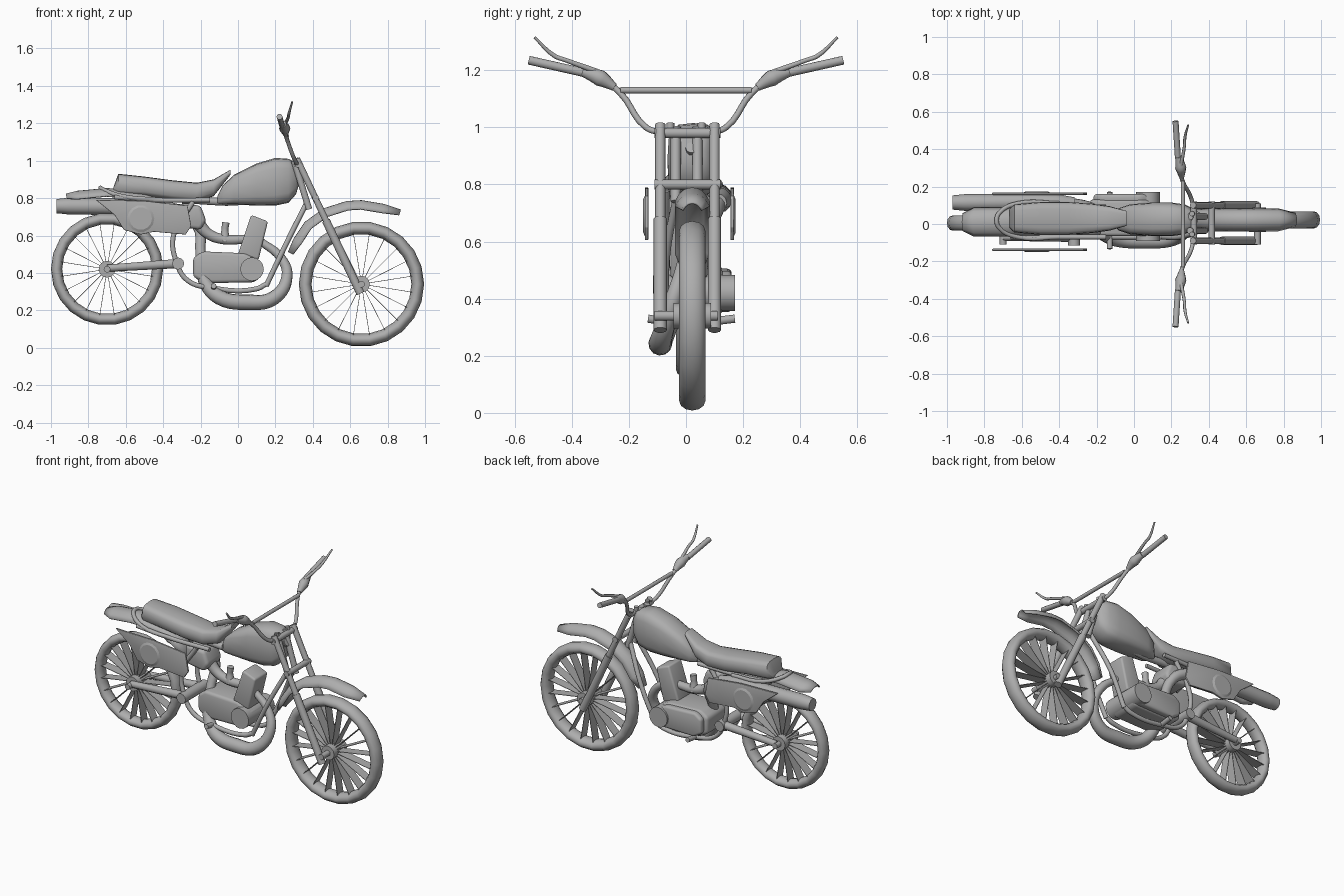
import bpy, bmesh, math
from mathutils import Vector

cube = bpy.data.objects.get("Cube")
if cube:
    bpy.data.objects.remove(cube, do_unlink=True)

grey = bpy.data.materials.new("plain_grey")
grey.use_nodes = True
grey.diffuse_color = (0.42, 0.42, 0.42, 1)
grey.node_tree.nodes["Principled BSDF"].inputs["Base Color"].default_value = grey.diffuse_color


def finish(obj, name, angle=45):
    """Name, colour and smooth one part."""
    obj.name = obj.data.name = name
    obj.data.materials.clear()
    obj.data.materials.append(grey)
    bpy.ops.object.select_all(action="DESELECT")
    obj.select_set(True)
    bpy.context.view_layer.objects.active = obj
    bpy.ops.object.shade_smooth_by_angle(angle=math.radians(angle))
    return obj


def from_bmesh(name, bm, angle=45):
    bmesh.ops.recalc_face_normals(bm, faces=bm.faces)
    mesh = bpy.data.meshes.new(name)
    bm.to_mesh(mesh)
    bm.free()
    obj = bpy.data.objects.new(name, mesh)
    bpy.context.collection.objects.link(obj)
    return finish(obj, name, angle)


def tube(name, points, radius, sides=3):
    """Smooth pipe through points; radius is one value or one per point."""
    radii = radius if isinstance(radius, (list, tuple)) else [radius] * len(points)
    curve = bpy.data.curves.new(name, "CURVE")
    curve.dimensions = "3D"
    curve.bevel_depth = 1
    curve.bevel_resolution = sides
    curve.resolution_u = 5 if len(points) > 2 else 1
    curve.use_fill_caps = True
    spline = curve.splines.new("BEZIER")
    spline.bezier_points.add(len(points) - 1)
    for knot, point, r in zip(spline.bezier_points, points, radii):
        knot.co, knot.radius = point, r
        knot.handle_left_type = knot.handle_right_type = "AUTO"
    obj = bpy.data.objects.new(name, curve)
    bpy.context.collection.objects.link(obj)
    bpy.ops.object.select_all(action="DESELECT")
    obj.select_set(True)
    bpy.context.view_layer.objects.active = obj
    bpy.ops.object.convert(target="MESH")
    return finish(bpy.context.view_layer.objects.active, name)


def slab(name, outline, y_min, y_max, bevel):
    """Side outline (x, z) given thickness across the bike, with rounded edges."""
    bm = bmesh.new()
    face = bm.faces.new([bm.verts.new((x, y_min, z)) for x, z in outline])
    grown = bmesh.ops.extrude_face_region(bm, geom=[face])["geom"]
    moved = [v for v in grown if isinstance(v, bmesh.types.BMVert)]
    bmesh.ops.translate(bm, verts=moved, vec=(0, y_max - y_min, 0))
    bmesh.ops.bevel(bm, geom=bm.edges[:], offset=bevel, segments=3, profile=0.5, affect="EDGES")
    return from_bmesh(name, bm)


def loft(name, stations, y_mid, sides=16, squareness=0.6):
    """Rounded body through stations of (x, bottom, top, half width)."""
    bm = bmesh.new()
    rings = []
    for x, low, high, half in stations:
        ring = []
        for i in range(sides):
            a = math.tau * i / sides
            c, s = (math.copysign(abs(f) ** squareness, f) for f in (math.cos(a), math.sin(a)))
            ring.append(bm.verts.new((x, y_mid + half * c, (low + high) / 2 + (high - low) / 2 * s)))
        rings.append(ring)
    for a, b in zip(rings, rings[1:]):
        for i in range(sides):
            j = (i + 1) % sides
            bm.faces.new((a[i], a[j], b[j], b[i]))
    bm.faces.new(rings[0])
    bm.faces.new(rings[-1])
    return from_bmesh(name, bm)


def fender(name, path, half, depth, y_mid, columns=8):
    """Arched mudguard along a path of (x, z), narrowing at the tips."""
    bm = bmesh.new()
    rows = []
    for k, (x, z) in enumerate(path):
        before, after = path[max(k - 1, 0)], path[min(k + 1, len(path) - 1)]
        along = Vector((after[0] - before[0], after[1] - before[1])).normalized()
        width = half * (0.6 if k in (0, len(path) - 1) else 1)
        row = []
        for i in range(columns + 1):
            t = 2 * i / columns - 1
            drop = depth * abs(t) ** 2.5 * width / half
            row.append(bm.verts.new((x + along.y * drop, y_mid + t * width, z - along.x * drop)))
        rows.append(row)
    for a, b in zip(rows, rows[1:]):
        for i in range(columns):
            bm.faces.new((a[i], a[i + 1], b[i + 1], b[i]))
    obj = from_bmesh(name, bm)
    shell = obj.modifiers.new("Thickness", "SOLIDIFY")
    shell.thickness, shell.offset = 0.008, 0
    return obj


def wheel(name, x, y, z, outer, wall, spokes=20):
    """Tyre, hub and flat ribbon spokes."""
    bpy.ops.mesh.primitive_torus_add(location=(x, y, z), rotation=(math.pi / 2, 0, 0),
                                     major_segments=22, minor_segments=12,
                                     major_radius=outer - wall, minor_radius=wall)
    tyre = bpy.context.active_object
    tyre.scale.z = 1.35
    finish(tyre, name + "_tyre")
    tube(name + "_hub", [(x, y - 0.065, z), (x, y + 0.065, z)], 0.045, 4)
    tube(name + "_axle", [(x, -0.11, z), (x, 0.11, z)], 0.018)
    bm = bmesh.new()
    for i in range(spokes):
        a = math.tau * (i + 0.5) / spokes
        out, side = Vector((math.cos(a), 0, math.sin(a))), Vector((-math.sin(a), 0, math.cos(a)))
        box = bmesh.ops.create_cube(bm, size=1)["verts"]
        for v in box:
            reach = outer - wall * 1.7 if v.co.x > 0 else 0.04
            v.co = Vector((x, y, z)) + out * reach + side * v.co.z * 0.003 + Vector((0, v.co.y * 0.06, 0))
    from_bmesh(name + "_spokes", bm, 20)


wheel("front_wheel", 0.66, 0.022, 0.34, 0.335, 0.034)
wheel("rear_wheel", -0.7, 0.005, 0.42, 0.3, 0.03)

# Tank, seat and mudguards
loft("fuel_tank", [(-0.11, .77, .81, .03), (-0.08, .765, .87, .06), (-0.02, .765, .925, .08),
                   (.1, .76, .985, .09), (.2, .76, 1.015, .09), (.27, .775, 1.01, .08),
                   (.31, .82, .99, .06), (.325, .87, .93, .04)], 0.025)
loft("seat", [(-0.665, .825, .86, .05), (-0.64, .815, .93, .075), (-0.5, .81, .915, .088),
              (-0.35, .79, .895, .088), (-0.22, .78, .882, .078), (-0.13, .81, .9, .065),
              (-0.04, .925, .952, .04)], 0.03)
fender("front_fender", [(.27, .51), (.3, .58), (.36, .67), (.46, .742), (.58, .78), (.66, .785),
                        (.78, .765), (.87, .735)], 0.058, 0.045, 0.022)
fender("rear_fender", [(-0.92, .82), (-0.86, .835), (-0.7, .85), (-0.5, .83), (-0.4, .78), (-0.33, .68)],
       0.075, 0.04, 0.01)

# Fork, clamps and steering stem
for side, y in (("right", -0.09), ("left", 0.1)):
    tube(side + "_fork_tube", [(.315, y, 1.01), (.52, y, .575)], 0.018)
    tube(side + "_fork_slider", [(.47, y, .68), (.655, y, .29)], 0.023)
    tube(side + "_inner_stem", [(.3, y * 0.4, 1.0), (.38, y * 0.4, .74)], 0.018)
tube("upper_fork_clamp", [(.32, -0.11, .98), (.32, .12, .98)], 0.018)
tube("lower_fork_clamp", [(.415, -0.11, .8), (.415, .12, .8)], 0.018)

# Handlebar with grips and levers on both sides
for side, s in (("right", -1), ("left", 1)):
    tube(side + "_handlebar", [(.32, 0, .985), (.315, s * .1, .985), (.305, s * .14, 1.0),
                               (.26, s * .23, 1.12), (.245, s * .29, 1.165), (.235, s * .36, 1.19),
                               (.225, s * .54, 1.23)], 0.011)
    tube(side + "_grip", [(.235, s * .35, 1.19), (.222, s * .55, 1.235)], 0.016)
    tube(side + "_control_housing", [(.255, s * .25, 1.14), (.25, s * .3, 1.172), (.24, s * .36, 1.195)],
         (0.014, 0.03, 0.018))
    tube(side + "_lever", [(.25, s * .31, 1.195), (.27, s * .42, 1.235), (.272, s * .46, 1.25),
                           (.29, s * .53, 1.315)], (0.01, 0.008, 0.008, 0.005))
    tube(side + "_clamp_post", [(.315, s * .055, .97), (.31, s * .055, 1.015)], 0.014)
tube("handlebar_crossbar", [(.262, -0.23, 1.13), (.262, .23, 1.13)], 0.012)

# Frame rails, subframe and swingarm
tube("backbone", [(.33, .02, .93), (.1, .02, .8), (-0.3, .02, .79)], 0.022)
for side, y in (("right", -0.07), ("left", 0.09)):
    tube(side + "_down_tube", [(.37, y * 0.4, .78), (.25, y, .54), (.15, y, .33)], 0.014)
    tube(side + "_lower_rail", [(.15, y, .34), (.1, y, .315), (-0.14, y, .32), (-0.27, y, .36),
                                (-0.33, y, .46), (-0.345, y, .6), (-0.24, y, .78)], 0.014)
    tube(side + "_swingarm", [(-0.32, y, .45), (-0.7, y, .425)], (0.026, 0.02))
    tube(side + "_seat_rail", [(-0.15, y, .79), (-0.45, y, .79), (-0.66, y, .805)], 0.013)
    tube(side + "_foot_peg", [(-0.13, y, .32), (-0.13, y * 1.9, .33)], 0.015)
tube("tail_loop", [(-0.4, -0.07, .79), (-0.62, -0.07, .81), (-0.72, -0.02, .845), (-0.735, .02, .855),
                   (-0.72, .06, .845), (-0.62, .11, .81), (-0.4, .11, .79)], 0.012)
tube("swingarm_pivot", [(-0.32, -0.115, .45), (-0.32, .125, .45)], 0.032, 4)

# Engine, carburettor and air box
case = [(-0.24, .38), (-0.24, .48), (-0.19, .515), (.04, .505), (.13, .46), (.13, .39), (.09, .35), (-0.18, .345)]
slab("crankcase", case, -0.065, 0.13, 0.018)
slab("left_engine_cover", [(x * 0.9, z * 0.9 + 0.042) for x, z in case], 0.11, 0.16, 0.015)
tube("round_engine_cover", [(.075, -0.09, .42), (.075, .172, .42)], 0.063, 6)
slab("cylinder_block", [(0, .5), (.11, .47), (.16, .675), (.07, .71)], -0.055, 0.075, 0.012)
tube("intake", [(.04, .02, .58), (-0.08, .02, .58), (-0.16, .02, .61), (-0.23, .02, .69)],
     (0.025, 0.028, 0.03, 0.04))
tube("carburettor", [(-0.07, .02, .57), (-0.07, .02, .63), (-0.065, .02, .67)], (0.03, 0.018, 0.02))
slab("air_box", [(-0.33, .65), (-0.2, .63), (-0.17, .68), (-0.2, .76), (-0.33, .77)], -0.06, 0.09, 0.02)

# Exhaust from the cylinder, under the engine and up to the silencer
tube("exhaust_pipe", [(.12, 0, .57), (.23, -0.02, .48), (.262, -0.05, .38), (.19, -0.085, .265),
                      (.05, -0.09, .243), (-0.1, -0.08, .27), (-0.18, -0.04, .36), (-0.2, .01, .5),
                      (-0.22, .08, .66), (-0.36, .11, .74)],
     (0.02, 0.025, 0.03, 0.038, 0.042, 0.04, 0.034, 0.028, 0.03, 0.035), 4)
tube("silencer", [(-0.32, .11, .735), (-0.42, .115, .745), (-0.9, .115, .757), (-0.97, .115, .757)],
     (0.033, 0.045, 0.045, 0.038), 4)

# Side panels with a raised boss
panel = [(-0.76, .79), (-0.66, .71), (-0.61, .63), (-0.52, .605), (-0.45, .62), (-0.28, .605),
         (-0.25, .65), (-0.27, .76), (-0.5, .785)]
for side, y, s in (("right", -0.138, -1), ("left", 0.162, 1)):
    slab(side + "_side_panel", panel, y - 0.006, y + 0.006, 0.003)
    tube(side + "_panel_boss", [(-0.52, y, .69), (-0.52, y + s * 0.012, .69)], (0.085, 0.06), 5)
